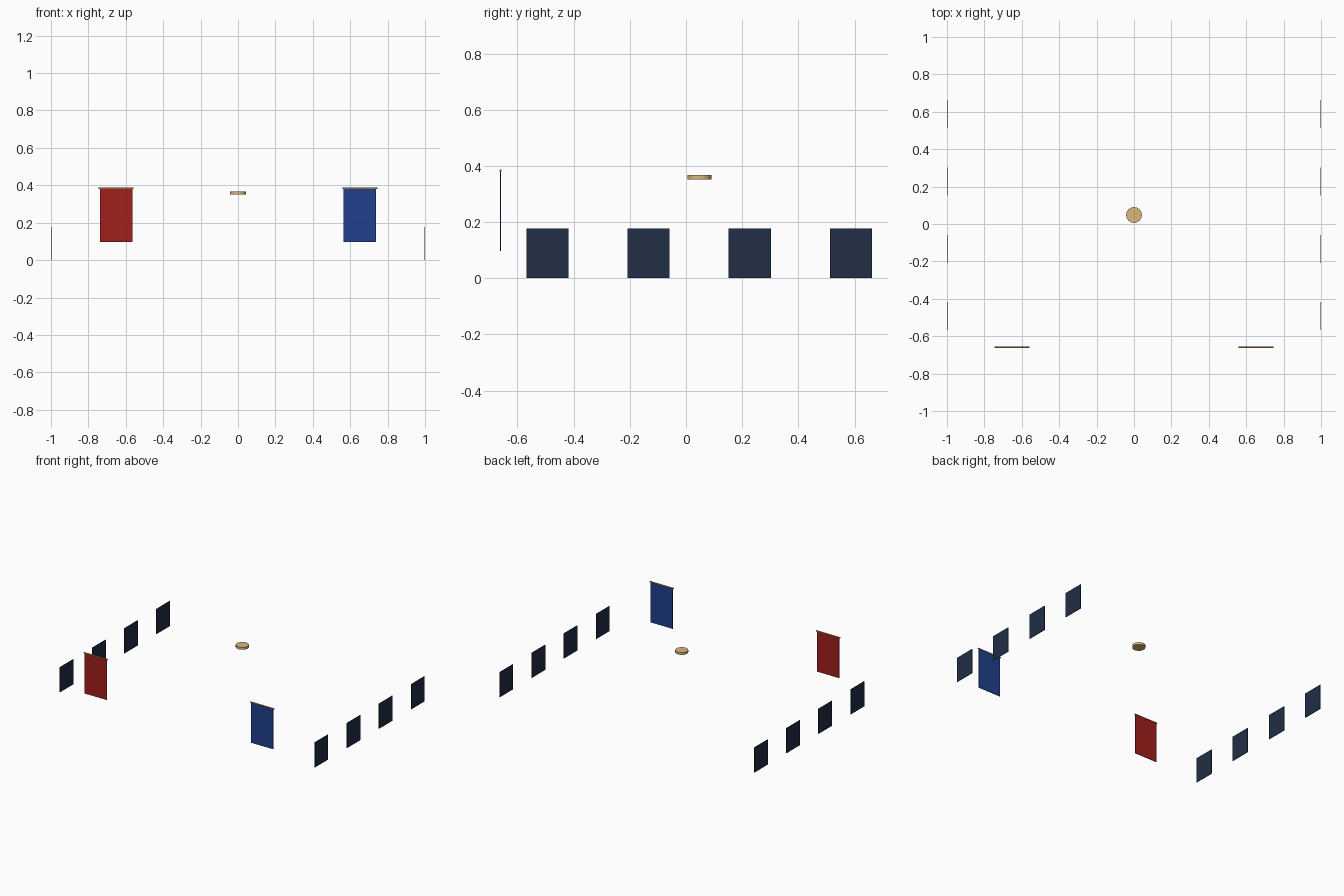
import bpy
import math

if "Cube" in bpy.data.objects:
    bpy.data.objects.remove(bpy.data.objects["Cube"])


def material(name, color):
    m = bpy.data.materials.new(name)
    m.diffuse_color = (*color, 1)
    m.use_nodes = True
    m.node_tree.nodes["Principled BSDF"].inputs["Base Color"].default_value = m.diffuse_color
    return m


glass = material("dark_glass", (0.015, 0.028, 0.06))
red = material("red_cloth", (0.35, 0.014, 0.012))
blue = material("blue_cloth", (0.015, 0.05, 0.27))
brass = material("brass", (0.5, 0.3, 0.08))
gold = material("pale_gold", (0.7, 0.47, 0.2))


def box(name, center, size, mat):
    bpy.ops.mesh.primitive_cube_add(size=1, location=center)
    o = bpy.context.object
    o.name = name
    o.scale = size
    bpy.ops.object.transform_apply(location=False, rotation=False, scale=True)
    o.data.materials.append(mat)
    return o


def cylinder(name, center, radius, depth, sides, mat, rotation=(0, 0, 0)):
    bpy.ops.mesh.primitive_cylinder_add(vertices=sides, radius=radius, depth=depth,
                                        location=center, rotation=rotation)
    o = bpy.context.object
    o.name = name
    bpy.ops.object.shade_smooth_by_angle()
    o.data.materials.append(mat)
    return o


# Two rows of window panes
for side, sx in (("left", -1), ("right", 1)):
    for i in range(4):
        box(f"{side}_window_{i + 1}", (sx * 0.998, -0.493 + 0.36 * i, 0.0885),
            (0.004, 0.15, 0.177), glass)

# Hanging banners with their rods
for side, sx, cloth in (("left", -1, red), ("right", 1, blue)):
    box(f"{side}_banner", (sx * 0.652, -0.66, 0.24), (0.174, 0.004, 0.288), cloth)
    cylinder(f"{side}_banner_rod", (sx * 0.652, -0.66, 0.383), 0.004, 0.187, 12,
             brass, (0, math.pi / 2, 0))

# Round central medallion
cylinder("ceiling_medallion", (0, 0.048, 0.36), 0.042, 0.016, 32, gold)
